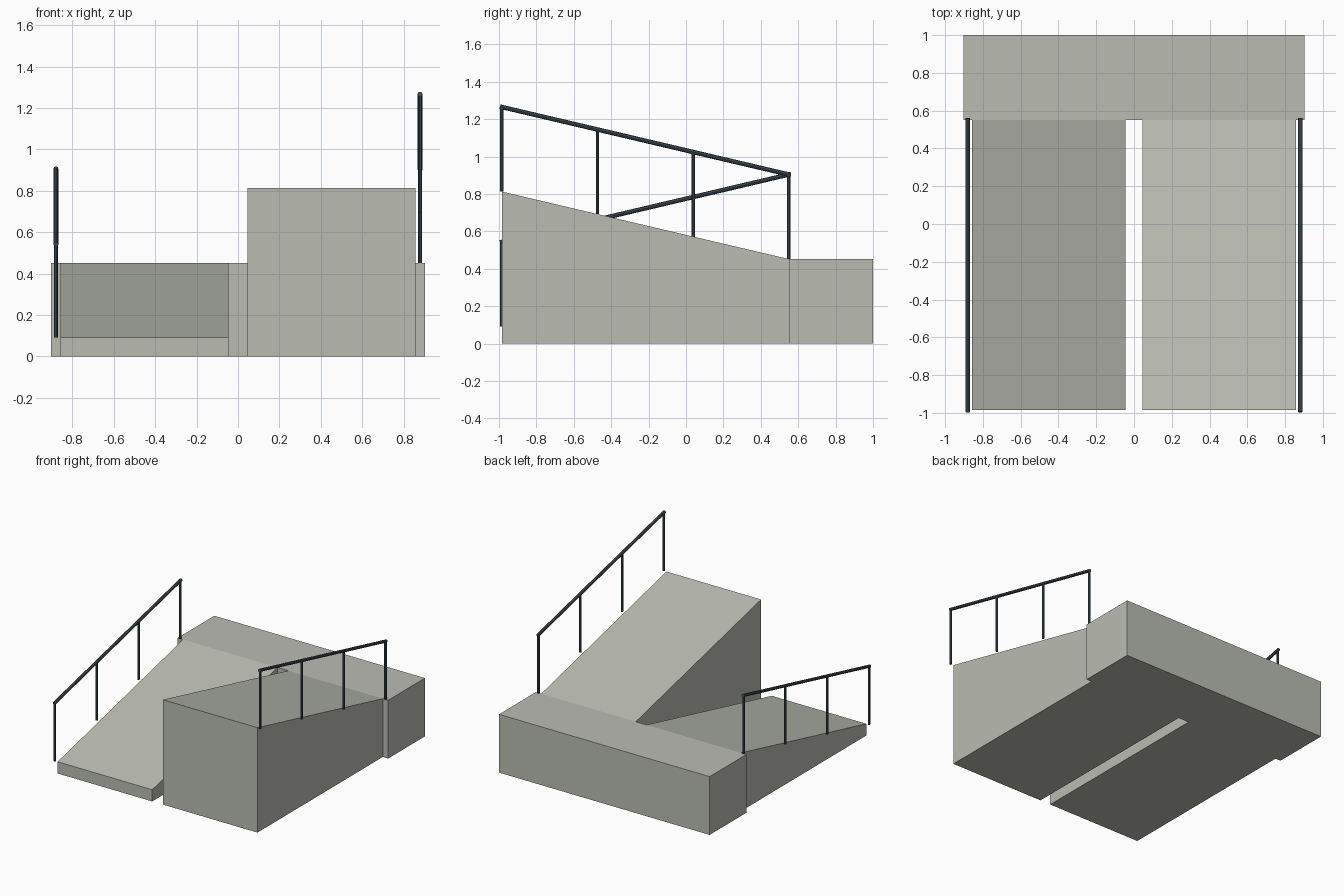
import bpy
from mathutils import Vector

cube = bpy.data.objects.get("Cube")
if cube:
    bpy.data.objects.remove(cube, do_unlink=True)

FRONT, EDGE, BACK = -0.985, 0.55, 1.0
LANDING_Z, RISE = 0.452, 0.361
RAIL_X, RAIL_HEIGHT = 0.88, 0.452


def make_material(name, rgb):
    mat = bpy.data.materials.new(name)
    mat.use_nodes = True
    mat.diffuse_color = (*rgb, 1)
    bsdf = next(n for n in mat.node_tree.nodes if n.type == 'BSDF_PRINCIPLED')
    bsdf.inputs["Base Color"].default_value = (*rgb, 1)
    return mat


concrete = make_material("pale concrete", (0.49, 0.505, 0.45))
steel = make_material("dark slate steel", (0.055, 0.08, 0.1))


def extrude_profile(name, profile, x0, x1):
    """Extrude a (y, z) side outline from x0 to x1."""
    n = len(profile)
    verts = [(x, y, z) for x in (x0, x1) for y, z in profile]
    faces = [tuple(reversed(range(n))), tuple(range(n, 2 * n))]
    faces += [(i, (i + 1) % n, n + (i + 1) % n, n + i) for i in range(n)]
    mesh = bpy.data.meshes.new(name)
    mesh.from_pydata(verts, [], faces)
    mesh.materials.append(concrete)
    obj = bpy.data.objects.new(name, mesh)
    bpy.context.collection.objects.link(obj)


def tube(name, start, end, radius):
    """Round bar between two points."""
    start, end = Vector(start), Vector(end)
    axis = end - start
    bpy.ops.mesh.primitive_cylinder_add(
        vertices=8, radius=radius, depth=axis.length, location=(start + end) / 2,
        rotation=axis.to_track_quat('Z', 'Y').to_euler())
    obj = bpy.context.object
    obj.name = name
    obj.data.materials.append(steel)


# Landing slab across the back
extrude_profile("landing", [(EDGE, 0), (BACK, 0), (BACK, LANDING_Z), (EDGE, LANDING_Z)],
                -0.903, 0.903)

# One ramp climbs from the landing, the other descends from it
for side, sign in (("left", 1), ("right", -1)):
    front_z = LANDING_Z + sign * RISE
    x0, x1 = sorted((sign * 0.046, sign * 0.857))
    extrude_profile(side + "_ramp",
                    [(FRONT, 0), (EDGE, 0), (EDGE, LANDING_Z), (FRONT, front_z)], x0, x1)

    # Handrail parallel to the ramp, overhanging its end posts slightly
    start = Vector((sign * RAIL_X, FRONT, front_z + RAIL_HEIGHT))
    end = Vector((sign * RAIL_X, EDGE, LANDING_Z + RAIL_HEIGHT))
    overhang = (end - start).normalized() * 0.01
    tube(side + "_handrail", start - overhang, end + overhang, 0.012)

    # Evenly spaced posts from ramp level up to the rail
    for i in range(4):
        top = start.lerp(end, i / 3)
        tube(f"{side}_post_{i + 1}", top - Vector((0, 0, RAIL_HEIGHT)), top, 0.009)
